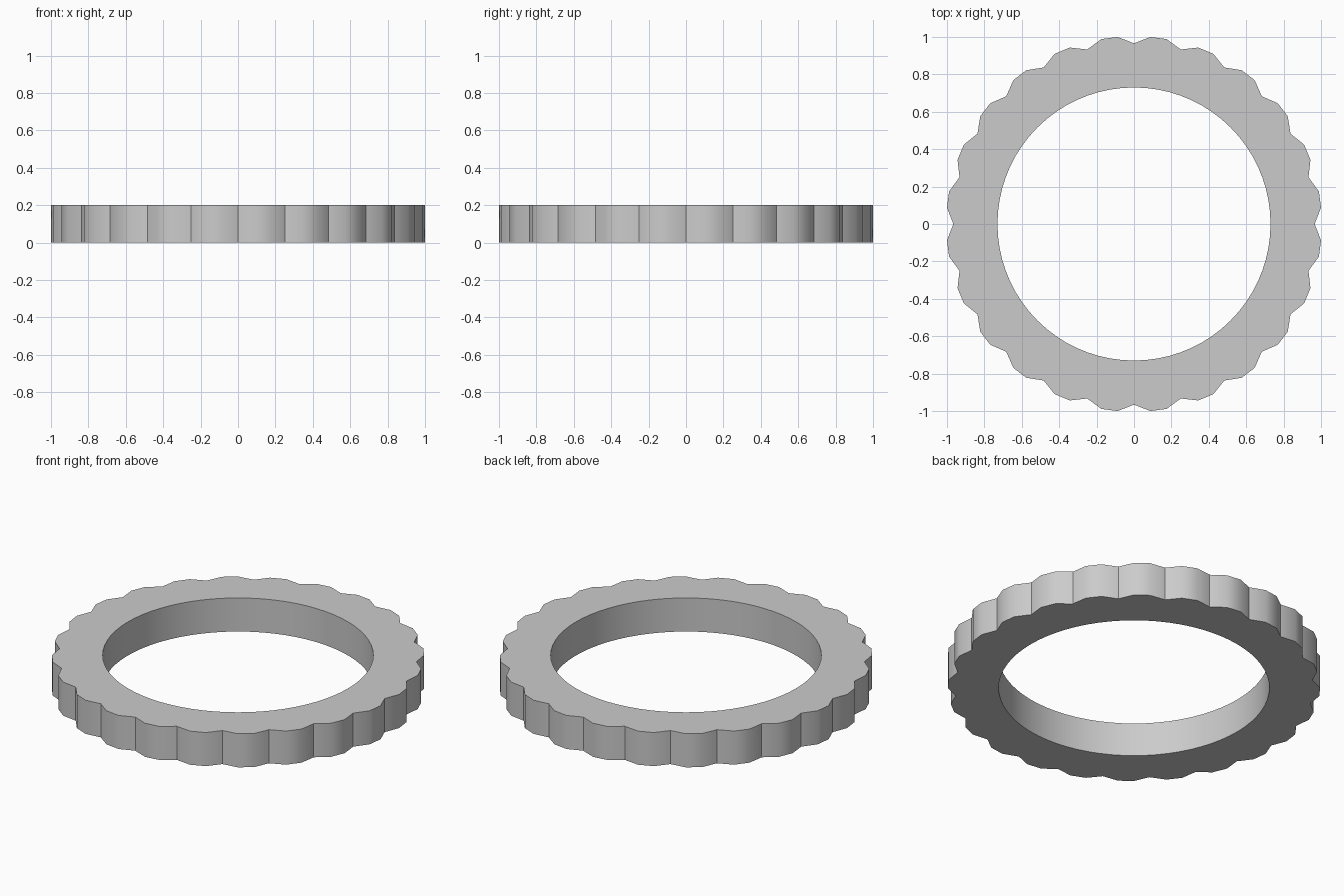
import bpy, bmesh
from math import sin, cos, tau, radians

if "Cube" in bpy.data.objects:
    bpy.data.objects.remove(bpy.data.objects["Cube"])

LOBES, STEPS = 24, 3          # scallops and facets per scallop
R_VALLEY, R_CREST, R_BORE = 0.966, 1.0038, 0.73
HEIGHT = 0.2
N = LOBES * STEPS

bm = bmesh.new()


def loop(radius, z):
    """Closed ring of vertices; radius is a function of the index."""
    return [bm.verts.new((radius(i) * sin(tau * i / N), radius(i) * cos(tau * i / N), z))
            for i in range(N)]


def outer(i):
    return R_VALLEY if i % STEPS == 0 else R_CREST


def bore(i):
    return R_BORE


# Cross-section corners, swept around the ring
loops = [loop(outer, 0), loop(outer, HEIGHT), loop(bore, HEIGHT), loop(bore, 0)]
for k in range(4):
    a, b = loops[k], loops[(k + 1) % 4]
    for i in range(N):
        j = (i + 1) % N
        bm.faces.new((a[i], a[j], b[j], b[i]))
bmesh.ops.recalc_face_normals(bm, faces=bm.faces)

mesh = bpy.data.meshes.new("scalloped_ring")
bm.to_mesh(mesh)
bm.free()
ring = bpy.data.objects.new("scalloped_ring", mesh)
bpy.context.collection.objects.link(ring)

# Smooth scallops and bore, crisp valleys and rims
bpy.context.view_layer.objects.active = ring
ring.select_set(True)
bpy.ops.object.shade_smooth_by_angle(angle=radians(35))
